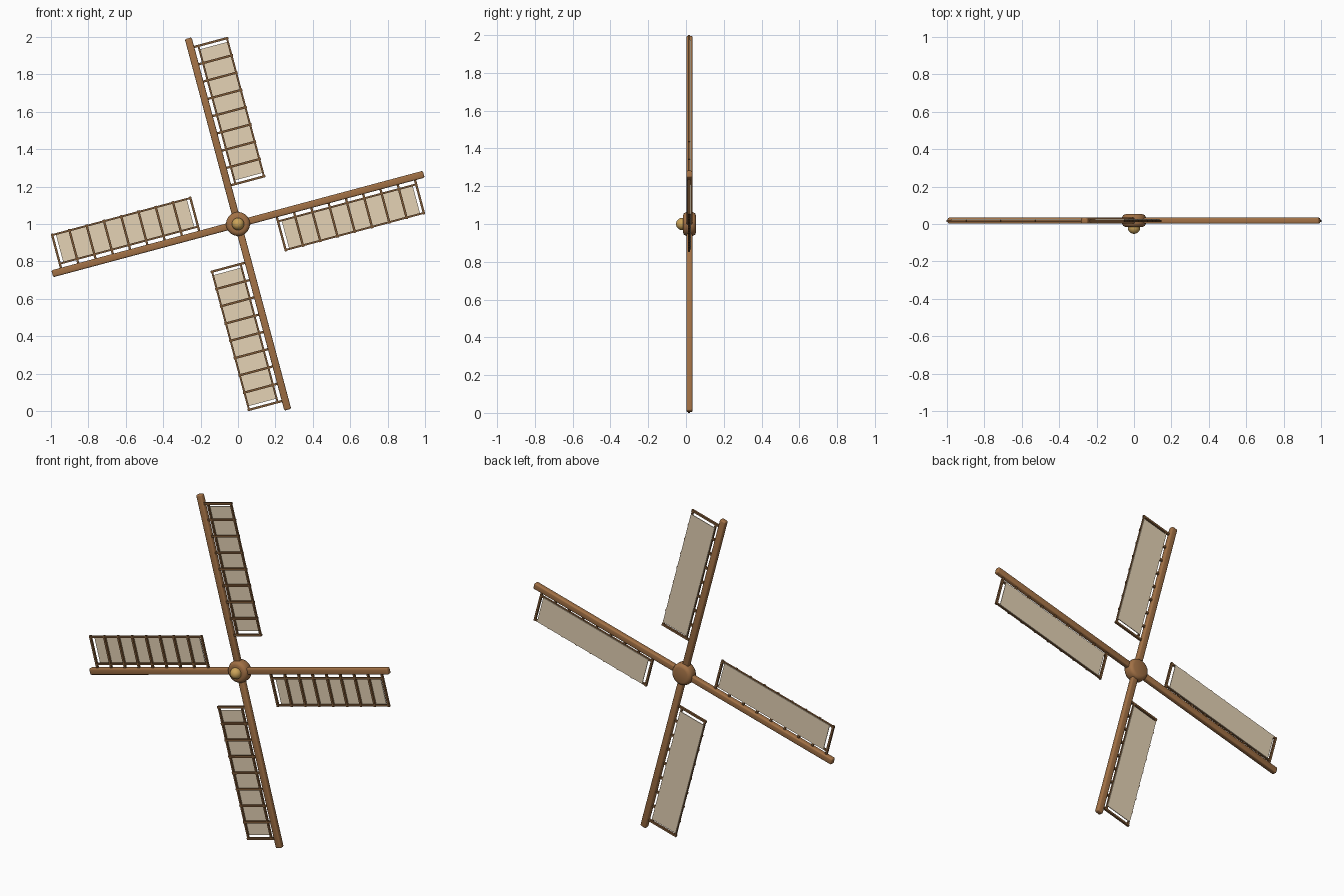
import bpy, bmesh, math
from mathutils import Matrix, Vector

if "Cube" in bpy.data.objects:
    bpy.data.objects.remove(bpy.data.objects["Cube"])

def mat(name, rgb):
    m = bpy.data.materials.new(name)
    m.diffuse_color = (*rgb, 1)
    m.use_nodes = True
    m.node_tree.nodes["Principled BSDF"].inputs["Base Color"].default_value = m.diffuse_color
    return m

WOOD = mat("brown wood", (0.36, 0.165, 0.06))
DARK = mat("dark wood", (0.21, 0.10, 0.037))
CLOTH = mat("canvas", (0.78, 0.645, 0.46))
BRASS = mat("brass", (0.60, 0.37, 0.10))

def finish(name, bm, material, smooth=False):
    me = bpy.data.meshes.new(name)
    bmesh.ops.recalc_face_normals(bm, faces=bm.faces[:])
    bm.to_mesh(me)
    bm.free()
    me.materials.append(material)
    for p in me.polygons:
        p.use_smooth = smooth
    ob = bpy.data.objects.new(name, me)
    bpy.context.collection.objects.link(ob)
    return ob

def box(bm, x0, x1, y0, y1, z0, z1):
    m = Matrix.Translation(((x0 + x1) / 2, (y0 + y1) / 2, (z0 + z1) / 2)) @ \
        Matrix.Diagonal((x1 - x0, y1 - y0, z1 - z0, 1))
    return bmesh.ops.create_cube(bm, size=1, matrix=m)

def lathe(name, profile, sides, material):
    # spin an (r, y) profile around the wheel axis
    bm = bmesh.new()
    rings = []
    for r, y in profile:
        rings.append([bm.verts.new((r * math.cos(a), y, 1 + r * math.sin(a)))
                      for a in (2 * math.pi * (i + .5) / sides for i in range(sides))])
    for A, B in zip(rings, rings[1:]):
        for i in range(sides):
            j = (i + 1) % sides
            bm.faces.new((A[i], A[j], B[j], B[i]))
    bm.faces.new(rings[0])
    bm.faces.new(rings[-1])
    return finish(name, bm, material, True)

U0, U1, W = 0.21, 0.975, 0.20     # sail start, sail end, outer rail offset
YC = 0.018                        # depth of the wheel plane
N = 8                             # bays per sail

for k in range(4):
    place = Matrix.Translation((0, 0, 1)) @ Matrix.Rotation(math.radians(-15 + 90 * k), 4, 'Y')

    # arm: softly rounded beam along local z, sail on its +x side
    bm = bmesh.new()
    box(bm, -0.019, 0.019, YC - 0.016, YC + 0.016, 0, 1.028)
    bmesh.ops.bevel(bm, geom=bm.edges[:], offset=0.008, segments=3, profile=0.5, affect='EDGES')
    finish(f"arm_{k + 1}", bm, WOOD, True).matrix_world = place

    # lattice: two rails and nine rungs
    bm = bmesh.new()
    for w in (0.042, W):
        box(bm, w - 0.005, w + 0.005, YC - 0.007, YC + 0.004, U0, U1)
    for i in range(N + 1):
        u = U0 + (U1 - U0) * i / N
        box(bm, 0.01, W + 0.008, YC - 0.008, YC + 0.004, u - 0.006, u + 0.006)
    finish(f"sail_frame_{k + 1}", bm, DARK).matrix_world = place

    # cloth behind the lattice
    bm = bmesh.new()
    box(bm, 0.04, W + 0.002, YC + 0.004, YC + 0.008, U0 + 0.02, U1 - 0.02)
    finish(f"sail_cloth_{k + 1}", bm, CLOTH).matrix_world = place

# hub
lathe("hub", [(0.044, -0.016), (0.058, -0.011), (0.064, 0.002), (0.064, 0.035),
              (0.058, 0.048), (0.044, 0.053)], 24, WOOD)

# brass cap on the front
bm = bmesh.new()
bmesh.ops.create_uvsphere(bm, u_segments=16, v_segments=10, radius=0.033,
                          matrix=Matrix.Translation((0, -0.02, 1)) @ Matrix.Rotation(math.pi / 2, 4, 'X'))
finish("hub_cap", bm, BRASS, True)
